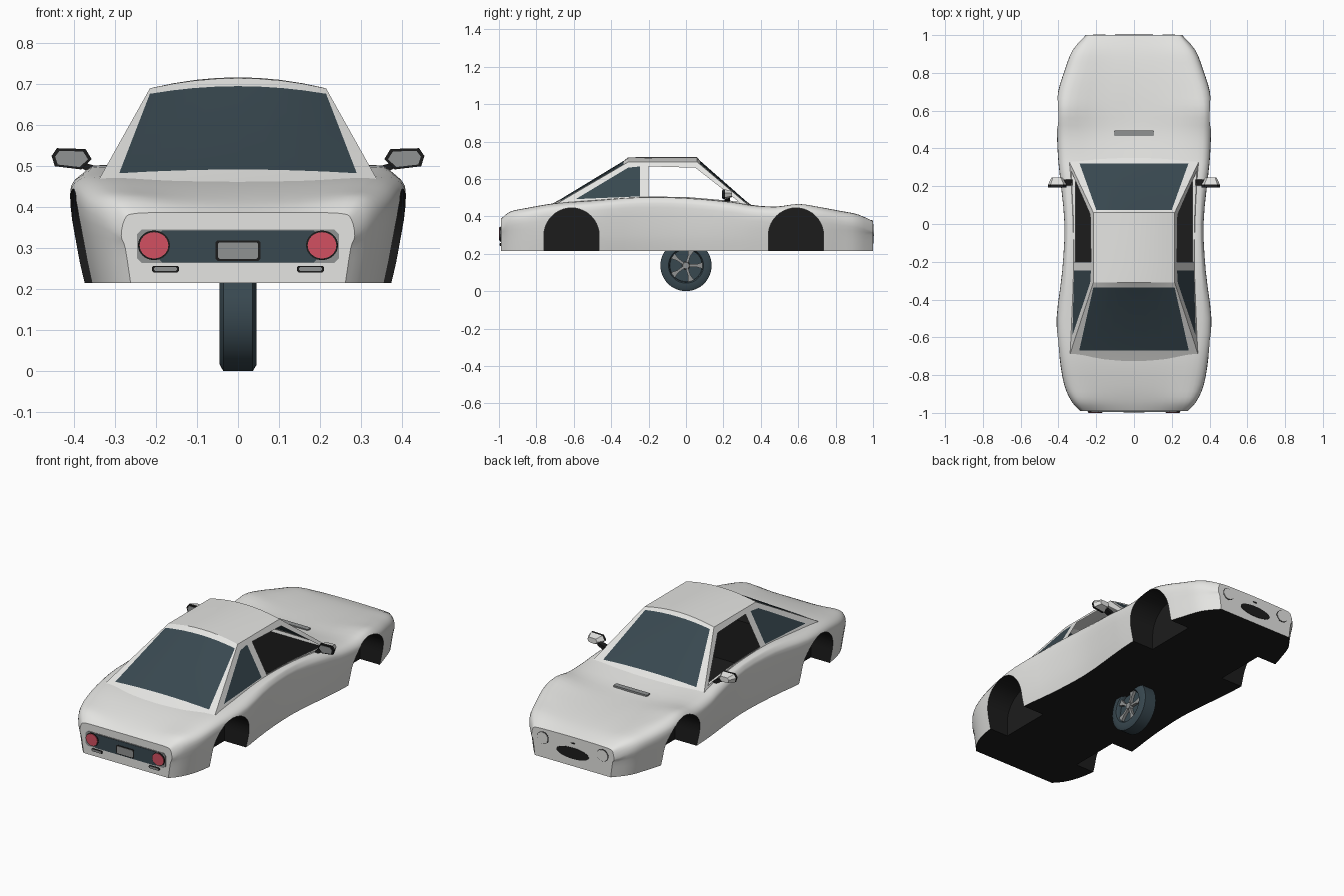
import bpy, bmesh, math
from mathutils import Vector, Matrix

if "Cube" in bpy.data.objects:
    bpy.data.objects.remove(bpy.data.objects["Cube"])


def material(name, *rgb):
    m = bpy.data.materials.new(name)
    m.use_nodes = True
    m.diffuse_color = (*rgb, 1)
    m.node_tree.nodes["Principled BSDF"].inputs["Base Color"].default_value = (*rgb, 1)
    return m


WHITE = material("white_paint", .78, .78, .76)
GLASS = material("slate_glass", .04, .065, .08)
BLACK = material("black_trim", .012, .012, .012)
GREY = material("grey_metal", .28, .29, .29)
RED = material("red_lens", .65, .08, .12)


def finish(name, bm, mats, angle=35):
    me = bpy.data.meshes.new(name)
    bm.to_mesh(me)
    bm.free()
    ob = bpy.data.objects.new(name, me)
    bpy.context.collection.objects.link(ob)
    for m in mats:
        me.materials.append(m)
    smooth(ob, angle)
    return ob


def smooth(ob, angle=35):
    bpy.ops.object.select_all(action='DESELECT')
    ob.select_set(True)
    bpy.context.view_layer.objects.active = ob
    bpy.ops.object.shade_smooth_by_angle(angle=math.radians(angle))


def prism(name, pts, axis, a, b, mat, taper=1):
    """Extrude a 2D outline from a to b along x, y or z, scaling the far end."""
    bm = bmesh.new()
    c = sum((Vector(p) for p in pts), Vector((0, 0))) / len(pts)

    def place(p, d):
        return {"x": (d, p[0], p[1]), "y": (p[0], d, p[1]), "z": (p[0], p[1], d)}[axis]
    near = [bm.verts.new(place(p, a)) for p in pts]
    far = [bm.verts.new(place(c + (Vector(p) - c) * taper, b)) for p in pts]
    bm.faces.new(near)
    bm.faces.new(far)
    n = len(pts)
    for i in range(n):
        bm.faces.new((near[i], near[(i + 1) % n], far[(i + 1) % n], far[i]))
    bmesh.ops.recalc_face_normals(bm, faces=bm.faces)
    return finish(name, bm, [mat])


def rect(cx, cz, w, h, cut=0):
    q = [(w, -h + cut), (w, h - cut), (w - cut, h), (-w + cut, h),
         (-w, h - cut), (-w, -h + cut), (-w + cut, -h), (w - cut, -h)]
    if not cut:
        q = [(w, -h), (w, h), (-w, h), (-w, -h)]
    return [(cx + x, cz + z) for x, z in q]


def ellipse(cx, cz, rx, rz, n=32):
    return [(cx + rx * math.cos(math.tau * i / n), cz + rz * math.sin(math.tau * i / n)) for i in range(n)]


def spline(rows, steps):
    """Catmull-Rom resampling of a list of tuples."""
    rows = [Vector(r) for r in rows]
    out = []
    for i in range(len(rows) - 1):
        p0, p1, p2 = rows[max(i - 1, 0)], rows[i], rows[i + 1]
        p3 = rows[min(i + 2, len(rows) - 1)]
        for s in range(steps):
            t = s / steps
            out.append(p1 + .5 * t * ((p2 - p0) + t * ((2 * p0 - 5 * p1 + 4 * p2 - p3)
                       + t * (3 * (p1 - p2) + p3 - p0))))
    return out + [rows[-1]]


# Lower body: y, half width, fender x, fender z, centre z
stations = [
    (-.99, .285, .25, .385, .387), (-.94, .33, .27, .425, .41), (-.85, .37, .29, .445, .437),
    (-.7, .395, .315, .47, .466), (-.5, .41, .335, .485, .48), (-.25, .38, .335, .502, .49),
    (0, .368, .33, .498, .49), (.25, .392, .33, .476, .475), (.35, .402, .335, .46, .46),
    (.48, .408, .34, .452, .437), (.6, .41, .345, .466, .43), (.7, .402, .33, .452, .425),
    (.82, .365, .29, .43, .415), (.92, .325, .26, .41, .4), (1, .255, .225, .372, .377)]
bm = bmesh.new()
rings = []
for y, w, wt, zt, zc in spline(stations, 3):
    half = spline([(.92 * w, .215), (.965 * w, .3), (w, zt - .055), (.75 * w + .25 * wt, zt - .014),
                   (wt, zt), (.55 * wt, zc + .25 * (zt - zc)), (0, zc)], 3)
    full = [(p.x, p.y) for p in half] + [(-p.x, p.y) for p in reversed(half[:-1])]
    rings.append([bm.verts.new((x, y, z)) for x, z in full])
n = len(rings[0])
for r, s in zip(rings, rings[1:]):
    for i in range(n):
        bm.faces.new((r[i], r[(i + 1) % n], s[(i + 1) % n], s[i]))
bm.faces.new(rings[0])
bm.faces.new(rings[-1])
bmesh.ops.recalc_face_normals(bm, faces=bm.faces)
for f in bm.faces:
    c = f.calc_center_median()
    rear_shelf = f.normal.z > .7 and abs(c.x) < .28 and -.62 < c.y < .28
    f.material_index = int(f.normal.z < -.7 or rear_shelf)
body = finish("lower_body", bm, [WHITE, BLACK])

# Wheel arches and cabin cavity, cut from the body
cutters = [prism("cabin_cutter", rect(0, -.07, .31, .37), "z", .24, .6, BLACK)]
for y in (-.612, .588):
    arch = [(y + .148 * math.cos(math.pi * i / 20), .297 + .148 * math.sin(math.pi * i / 20)) for i in range(21)]
    arch += [(y - .148, .1), (y + .148, .1)]
    for s in (-1, 1):
        cutters.append(prism("arch_cutter", arch, "x", s * .24, s * .5, BLACK))
for cutter in cutters:
    cutter.hide_render = True
    bpy.context.view_layer.objects.active = body
    mod = body.modifiers.new("cut", 'BOOLEAN')
    mod.operation, mod.solver, mod.object = 'DIFFERENCE', 'EXACT', cutter
    mod.material_mode = 'TRANSFER'
    bpy.ops.object.modifier_apply(modifier=mod.name)
    bpy.data.objects.remove(cutter)
smooth(body)

# Cabin: roof, screens and pillars as one shell
def side_x(z):
    return .215 + (.69 - z) * .56


a, b, c, d, e = (-.73, .445), (-.31, .69), (-.22, .69), (.06, .69), (.35, .445)


def along(p, q, y):
    return (y, p[1] + (q[1] - p[1]) * (y - p[0]) / (q[0] - p[0]))


# rows: edge point, glass half width, crown
rows = [(a, .3, .015), (along(a, b, -.67), .29, .012), (along(a, b, -.335), .215, .02), (b, .21, .025),
        (c, .21, .027), (d, .2, .026), (along(d, e, .075), .2, .02), (along(d, e, .32), .288, .012), (e, .3, .015)]
bm = bmesh.new()
grid = []
for (y, z), g, crown in rows:
    w = side_x(z)
    xs = [-w] + [g * k / 4 for k in range(-4, 5)] + [w]
    grid.append([bm.verts.new((x, y, z + crown * (1 - (x / w) ** 2))) for x in xs])
for j, (r, s) in enumerate(zip(grid, grid[1:])):
    for i in range(len(r) - 1):
        f = bm.faces.new((r[i], r[i + 1], s[i + 1], s[i]))
        f.material_index = int(j in (1, 6) and 0 < i < len(r) - 2)
q = [(-.59, .492), (-.31, .66), (-.245, .667), (-.245, .507)]
o = [(-.2, .507), (-.2, .667), (.05, .66), (.28, .48), (.02, .502)]
f0, f1, f2 = (-.6, .45), (-.22, .47), (.02, .46)
panels = [(a, b, q[1], q[0]), (b, c, q[2], q[1]), (c, o[1], o[0], f1, q[3], q[2]), (c, d, o[2], o[1]),
          (d, e, o[3], o[2]), (a, q[0], q[3], f1, f0), (f1, o[0], o[4], o[3], e, f2), q]
for s in (-1, 1):
    for p in panels:
        f = bm.faces.new([bm.verts.new((s * side_x(z), y, z)) for y, z in p])
        f.material_index = int(p is q)
bmesh.ops.remove_doubles(bm, verts=bm.verts, dist=.0005)
bmesh.ops.recalc_face_normals(bm, faces=bm.faces)
if max(bm.faces, key=lambda f: f.calc_center_median().z).normal.z < 0:
    bmesh.ops.reverse_faces(bm, faces=bm.faces)
finish("cabin", bm, [WHITE, GLASS], 25)

# Tail panel, plate, lamps and exhausts
prism("tail_panel_frame", rect(0, .305, .247, .041, .012), "y", -.985, -.993, GREY)
prism("tail_panel", rect(0, .304, .205, .039, .02), "y", -.985, -.995, GLASS)
prism("number_plate_frame", rect(0, .294, .055, .025, .005), "y", -.985, -.997, BLACK)
prism("number_plate", rect(0, .294, .049, .02, .004), "y", -.985, -.999, GREY)
for s, side in ((1, "left"), (-1, "right")):
    prism(side + "_tail_lamp_rim", ellipse(s * .205, .307, .039, .036), "y", -.985, -.997, BLACK)
    prism(side + "_tail_lamp", ellipse(s * .205, .307, .035, .032), "y", -.985, -1, RED)
    prism(side + "_exhaust_rim", rect(s * .177, .249, .033, .008, .004), "y", -.985, -.994, BLACK)
    prism(side + "_exhaust", rect(s * .177, .249, .028, .005, .003), "y", -.985, -.996, GREY)
    # Headlamps
    prism(side + "_headlamp_rim", ellipse(s * .185, .325, .036, .034), "y", .99, 1.001, BLACK)
    prism(side + "_headlamp", ellipse(s * .185, .325, .033, .031), "y", .99, 1.004, WHITE)
    # Mirrors
    hexa = [(-.05, 0), (-.035, .025), (.035, .027), (.048, .008), (.04, -.017), (-.025, -.025)]
    shape = [(s * (.407 + x), .517 + z) for x, z in hexa]
    inner = [(s * (.407 + x * .82), .517 + z * .76) for x, z in hexa]
    prism(side + "_mirror_rim", shape, "y", .194, .208, BLACK)
    prism(side + "_mirror_glass", inner, "y", .192, .2, GREY)
    prism(side + "_mirror_housing", shape, "y", .208, .246, WHITE, .6)
    stem = [(s * .325, .48), (s * .345, .5), (s * .38, .51), (s * .385, .497), (s * .35, .478)]
    prism(side + "_mirror_stem", stem, "y", .205, .235, BLACK)

# Nose grille and hood vent
prism("grille", ellipse(0, .287, .1, .031), "y", .99, 1.002, BLACK)
prism("nose_slot", ellipse(0, .343, .014, .004, 12), "y", .99, 1.002, BLACK)
prism("hood_vent", rect(0, .48, .105, .015, .004), "z", .425, .446, GREY)

# Spare wheel under the floor
profile = [(-.03, 0), (-.03, .08), (-.045, .09), (-.045, .12), (-.036, .137), (.036, .137),
           (.045, .122), (.045, .094), (.038, .089), (.02, .086), (.02, 0)]
bm = bmesh.new()
line = [bm.verts.new((x, 0, r)) for x, r in profile]
edges = [bm.edges.new(pair) for pair in zip(line, line[1:])]
bmesh.ops.spin(bm, geom=line + edges, cent=(0, 0, 0), axis=(1, 0, 0), angle=math.tau, steps=48)
bmesh.ops.remove_doubles(bm, verts=bm.verts, dist=.0001)
bmesh.ops.recalc_face_normals(bm, faces=bm.faces)
bmesh.ops.translate(bm, verts=bm.verts, vec=(0, 0, .137))
finish("tyre", bm, [GLASS])
prism("wheel_hub", ellipse(0, .137, .022, .022, 20), "x", .015, .042, GREY, .8)
for k in range(5):
    turn = Matrix.Rotation(math.tau * k / 5, 2)
    spoke = [turn @ Vector(p) for p in ((.01, -.007), (.055, -.007), (.087, -.017), (.087, .017), (.055, .007), (.01, .007))]
    prism("wheel_spoke", [(p.x, p.y + .137) for p in spoke], "x", .015, .036, GREY)
